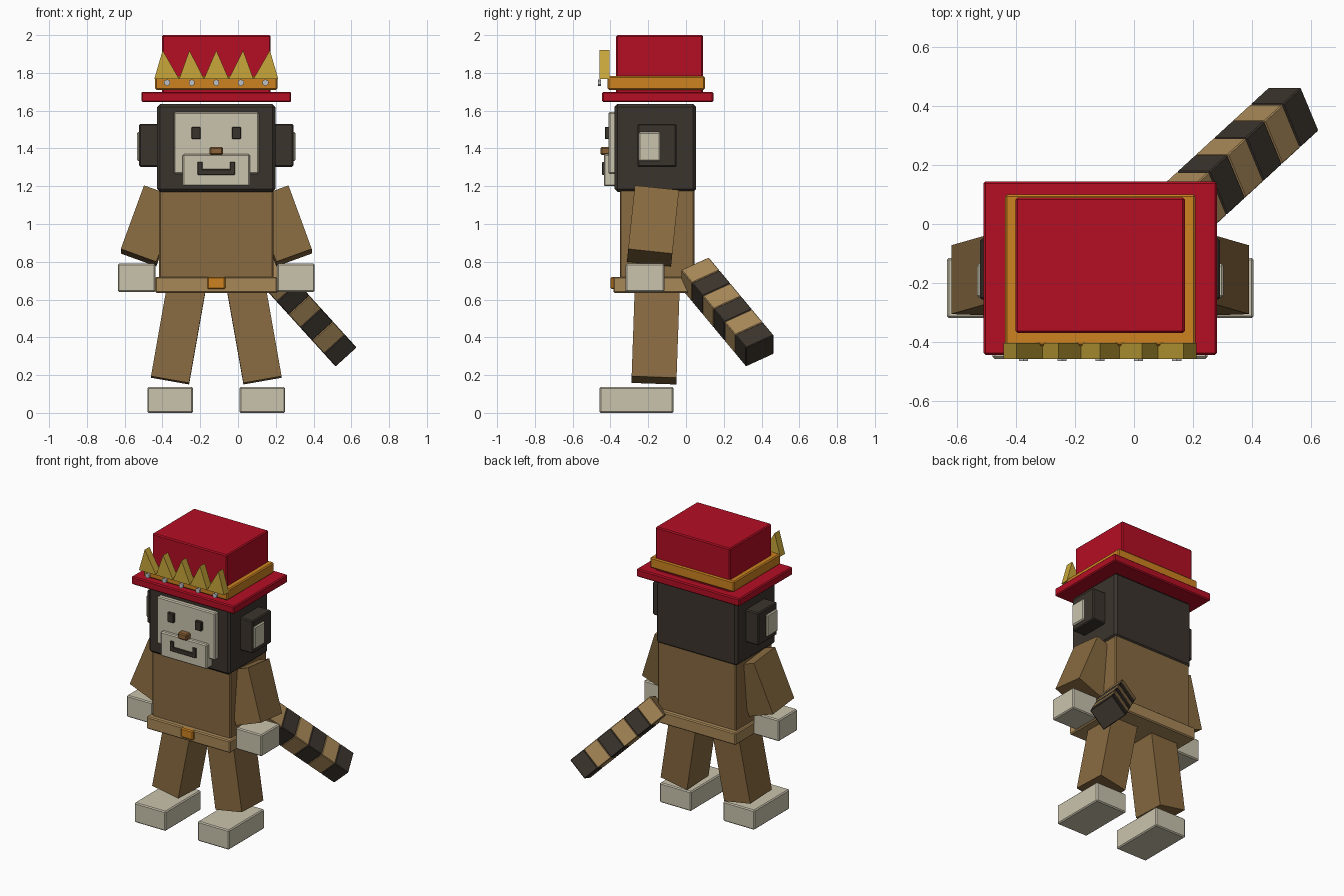
import bpy
import bmesh
from math import radians
from mathutils import Matrix, Vector

default_cube = bpy.data.objects.get("Cube")
if default_cube:
    bpy.data.objects.remove(default_cube, do_unlink=True)

MIDDLE = -0.115  # x of the figure's own mirror plane


def linear(channel):
    value = channel / 255
    return value / 12.92 if value < 0.04 else ((value + 0.055) / 1.055) ** 2.4


def make_material(name, red, green, blue):
    colour = (linear(red), linear(green), linear(blue), 1)
    material = bpy.data.materials.new(name)
    material.use_nodes = True
    material.diffuse_color = colour
    shader = material.node_tree.nodes["Principled BSDF"]
    shader.inputs["Base Color"].default_value = colour
    return material


red = make_material("hat red", 180, 14, 35)
orange = make_material("band orange", 204, 130, 32)
gold = make_material("crown gold", 200, 167, 58)
silver = make_material("gem silver", 190, 192, 195)
dark = make_material("dark fur", 59, 52, 45)
cream = make_material("cream", 202, 195, 173)
brown = make_material("suit brown", 136, 106, 64)
tan = make_material("light tan", 168, 136, 88)
nose_brown = make_material("nose brown", 140, 98, 55)


def finish(name, bm, material, bevel=0.0):
    bmesh.ops.recalc_face_normals(bm, faces=bm.faces)
    mesh = bpy.data.meshes.new(name)
    bm.to_mesh(mesh)
    bm.free()
    mesh.materials.append(material)
    part = bpy.data.objects.new(name, mesh)
    bpy.context.collection.objects.link(part)
    if bevel:
        modifier = part.modifiers.new("edge bevel", "BEVEL")
        modifier.width = bevel
        modifier.segments = 1
    return part


def block(name, material, centre, size, rotation=None, bevel=0.007):
    """Box with a centre, a size and an optional rotation matrix."""
    bm = bmesh.new()
    bmesh.ops.create_cube(bm, size=1)
    turn = rotation.to_4x4() if rotation else Matrix()
    bm.transform(Matrix.Translation(centre) @ turn @ Matrix.Diagonal((*size, 1)))
    return finish(name, bm, material, bevel)


def span(name, material, x, y, z, bevel=0.007):
    """Box between pairs of limits on each axis."""
    limits = (x, y, z)
    centre = [(low + high) / 2 for low, high in limits]
    size = [high - low for low, high in limits]
    return block(name, material, centre, size, bevel=bevel)


def centred(name, material, width, y, z, bevel=0.007):
    """Box lying symmetrically across the mirror plane."""
    x = (MIDDLE - width / 2, MIDDLE + width / 2)
    return span(name, material, x, y, z, bevel)


def sided(name, material, inner, outer, y, z, side, bevel=0.007):
    """Box on one side, between two distances from the mirror plane."""
    x = sorted((MIDDLE + side * inner, MIDDLE + side * outer))
    return span(name, material, x, y, z, bevel)


# Hat
centred("hat_top", red, 0.575, (-0.37, 0.09), (1.69, 2.0))
centred("hat_band", orange, 0.647, (-0.415, 0.1), (1.71, 1.783))
centred("hat_brim", red, 0.793, (-0.445, 0.145), (1.645, 1.70))

# Head and face
centred("head", dark, 0.625, (-0.378, 0.053), (1.17, 1.635), 0.015)
centred("face_plate", cream, 0.45, (-0.41, -0.365), (1.265, 1.593))
centred("muzzle", cream, 0.355, (-0.435, -0.365), (1.2, 1.37))
centred("nose", nose_brown, 0.07, (-0.452, -0.4), (1.365, 1.408))
centred("mouth", dark, 0.2, (-0.445, -0.425), (1.26, 1.29), 0.003)

# Body and belt
centred("body", brown, 0.605, (-0.35, 0.045), (0.64, 1.19))
centred("belt", tan, 0.647, (-0.385, 0.08), (0.635, 0.72))
centred("belt_buckle", orange, 0.095, (-0.40, -0.37), (0.655, 0.72))

# Paired parts
for label, side in (("left", 1), ("right", -1)):
    sided(label + "_eye", dark, 0.083, 0.131,
          (-0.43, -0.4), (1.45, 1.513), side, 0.003)
    sided(label + "_mouth_corner", dark, 0.072, 0.1,
          (-0.445, -0.425), (1.27, 1.328), side, 0.003)
    sided(label + "_ear", dark, 0.3, 0.408, (-0.257, -0.05), (1.302, 1.53), side)
    sided(label + "_inner_ear", cream, 0.39, 0.419,
          (-0.25, -0.135), (1.333, 1.487), side)
    sided(label + "_hand", cream, 0.322, 0.521, (-0.32, -0.115), (0.64, 0.79), side)
    sided(label + "_foot", cream, 0.123, 0.365, (-0.458, -0.066), (0, 0.137), side)

    arm_turn = (Matrix.Rotation(radians(-6), 3, "X")
                @ Matrix.Rotation(radians(-20 * side), 3, "Y"))
    block(label + "_arm", brown, (MIDDLE + side * 0.35, -0.175, 0.99),
          (0.2, 0.235, 0.36), arm_turn, 0)
    leg_turn = (Matrix.Rotation(radians(-2), 3, "X")
                @ Matrix.Rotation(radians(-10 * side), 3, "Y"))
    block(label + "_leg", brown, (MIDDLE + side * 0.197, -0.16, 0.443),
          (0.205, 0.238, 0.55), leg_turn, 0)

# Crown: pointed prisms with a gem below each
SPIKES = 5
for index in range(SPIKES):
    step = index - SPIKES // 2
    middle = MIDDLE + step * 0.131
    tip = MIDDLE + step * 0.142
    bm = bmesh.new()
    outline = ((middle - 0.066, 1.767), (middle + 0.066, 1.767), (tip, 1.92))
    face = bm.faces.new([bm.verts.new((x, -0.458, z)) for x, z in outline])
    extruded = bmesh.ops.extrude_face_region(bm, geom=[face])["geom"]
    moved = [item for item in extruded if isinstance(item, bmesh.types.BMVert)]
    bmesh.ops.translate(bm, verts=moved, vec=(0, 0.053, 0))
    finish("crown_spike_" + str(index + 1), bm, gold)

    bm = bmesh.new()
    bmesh.ops.create_cone(bm, cap_ends=True, segments=6, radius1=0.018,
                          radius2=0.018, depth=0.015)
    bm.transform(Matrix.Translation((MIDDLE + step * 0.13, -0.458, 1.748))
                 @ Matrix.Rotation(radians(90), 4, "X"))
    finish("crown_gem_" + str(index + 1), bm, silver)

# Striped tail, stepping back from the dark tip
SEGMENTS = 6
along = Vector((0.573, 0.526, -0.631)).normalized()
across = along.cross(Vector((0, 1, 0))).normalized()
depth = along.cross(across)
tail_turn = Matrix((across, depth, along)).transposed()
tail_tip = Vector((0.543, 0.391, 0.328))
length = 0.655 / SEGMENTS
for index in range(SEGMENTS):
    centre = tail_tip - along * length * (index + 0.5)
    block("tail_segment_" + str(index + 1), tan if index % 2 else dark,
          centre, (0.15, 0.172, length), tail_turn, 0.004)
